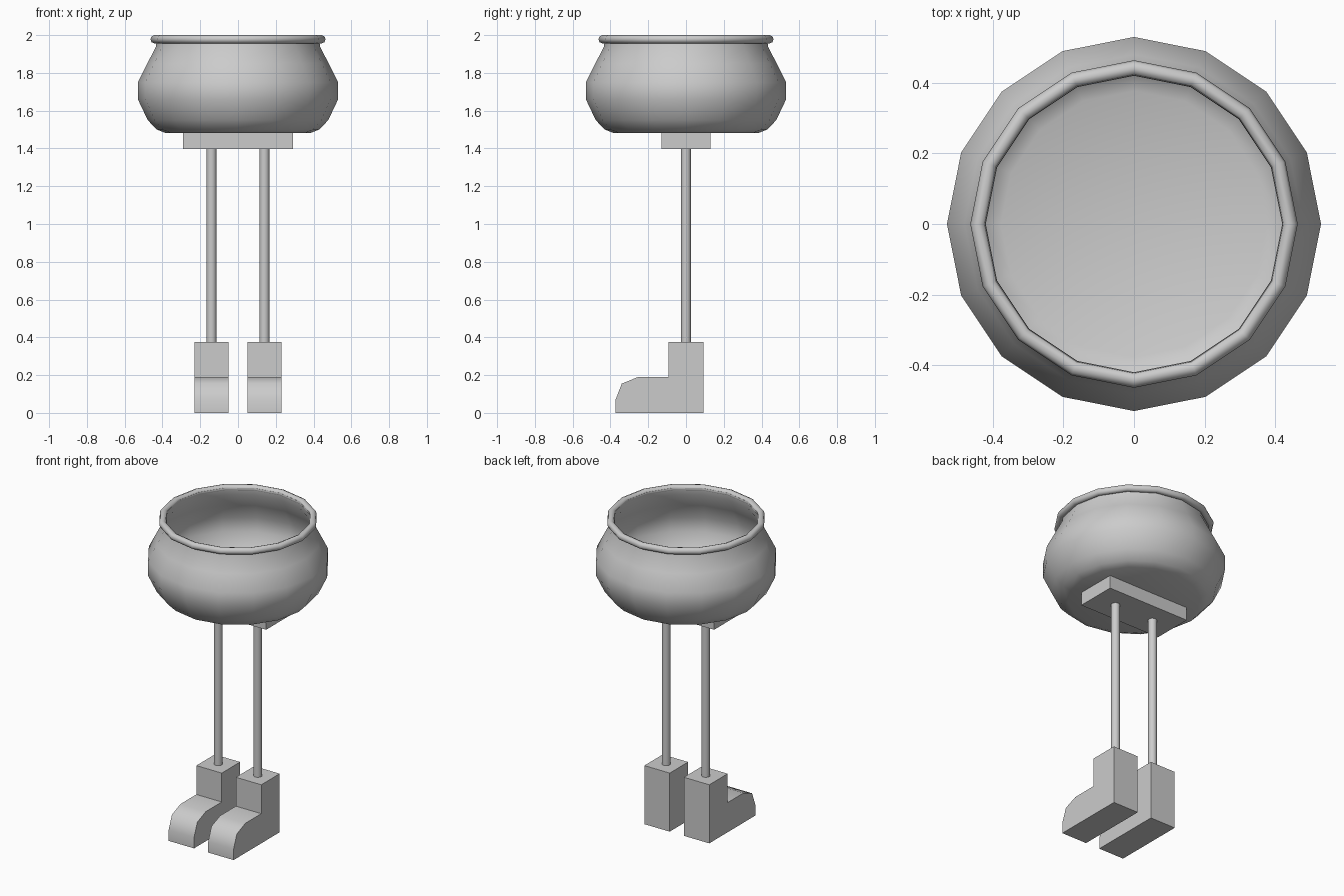
import bpy
import bmesh
import math

cube = bpy.data.objects.get("Cube")
if cube:
    bpy.data.objects.remove(cube, do_unlink=True)

grey = bpy.data.materials.new("plain_grey")
grey.use_nodes = True
GREY = (0.6, 0.6, 0.6, 1)
grey.diffuse_color = GREY
grey.node_tree.nodes["Principled BSDF"].inputs["Base Color"].default_value = GREY


def finish(obj, name, angle=None):
    """Name and colour a part; smooth edges below the angle if given."""
    obj.name = name
    obj.data.materials.append(grey)
    bpy.ops.object.select_all(action="DESELECT")
    obj.select_set(True)
    bpy.context.view_layer.objects.active = obj
    if angle:
        bpy.ops.object.shade_smooth_by_angle(angle=math.radians(angle))
    return obj


def from_bmesh(bm, name, angle=None):
    bmesh.ops.recalc_face_normals(bm, faces=bm.faces)
    mesh = bpy.data.meshes.new(name)
    bm.to_mesh(mesh)
    bm.free()
    obj = bpy.data.objects.new(name, mesh)
    bpy.context.collection.objects.link(obj)
    return finish(obj, name, angle)


def lathe(profile, name, sides=16, angle=None):
    """Spin a radius/height profile about z."""
    bm = bmesh.new()
    verts = [bm.verts.new((r, 0, z)) for r, z in profile]
    edges = [bm.edges.new(pair) for pair in zip(verts, verts[1:])]
    bmesh.ops.spin(bm, geom=verts + edges, cent=(0, 0, 0), axis=(0, 0, 1),
                   angle=math.tau, steps=sides)
    bmesh.ops.remove_doubles(bm, verts=bm.verts, dist=0.0005)
    return from_bmesh(bm, name, angle)


# Round bowl: outer wall from the base up, then back down inside
outer = [(0, 1.48), (0.385, 1.482), (0.43, 1.50), (0.478, 1.55), (0.53, 1.66),
         (0.53, 1.75), (0.48, 1.85), (0.434, 1.94), (0.43, 1.985)]
wall = 0.008
inner = [(max(r - wall, 0), z + (wall if z < 1.6 else 0)) for r, z in reversed(outer)]
lathe(outer + inner, "bowl", angle=60)

# Rolled rim
bpy.ops.mesh.primitive_torus_add(major_segments=16, minor_segments=8,
                                 major_radius=0.442, minor_radius=0.022,
                                 location=(0, 0, 1.978))
finish(bpy.context.object, "rim", 60)

# Hip plate under the bowl
bpy.ops.mesh.primitive_cube_add(size=1, location=(0, 0, 1.44))
hip = finish(bpy.context.object, "hip_plate")
hip.scale = (0.58, 0.26, 0.085)

# Side outline of a boot as y and z
boot = [(0.093, 0), (0.093, 0.375), (-0.093, 0.375), (-0.093, 0.19),
        (-0.254, 0.19), (-0.34, 0.155), (-0.373, 0.07), (-0.373, 0)]

for side, x in (("left", 0.14), ("right", -0.14)):
    # Thin leg
    bpy.ops.mesh.primitive_cylinder_add(vertices=16, radius=0.026, depth=1.03,
                                        location=(x, 0, 0.888))
    finish(bpy.context.object, side + "_leg", 40)

    # Boot with a rounded toe
    bm = bmesh.new()
    face = bm.faces.new([bm.verts.new((x - 0.09, y, z)) for y, z in boot])
    extruded = bmesh.ops.extrude_face_region(bm, geom=[face])["geom"]
    bmesh.ops.translate(bm, vec=(0.18, 0, 0),
                        verts=[v for v in extruded if isinstance(v, bmesh.types.BMVert)])
    from_bmesh(bm, side + "_boot", 50)
